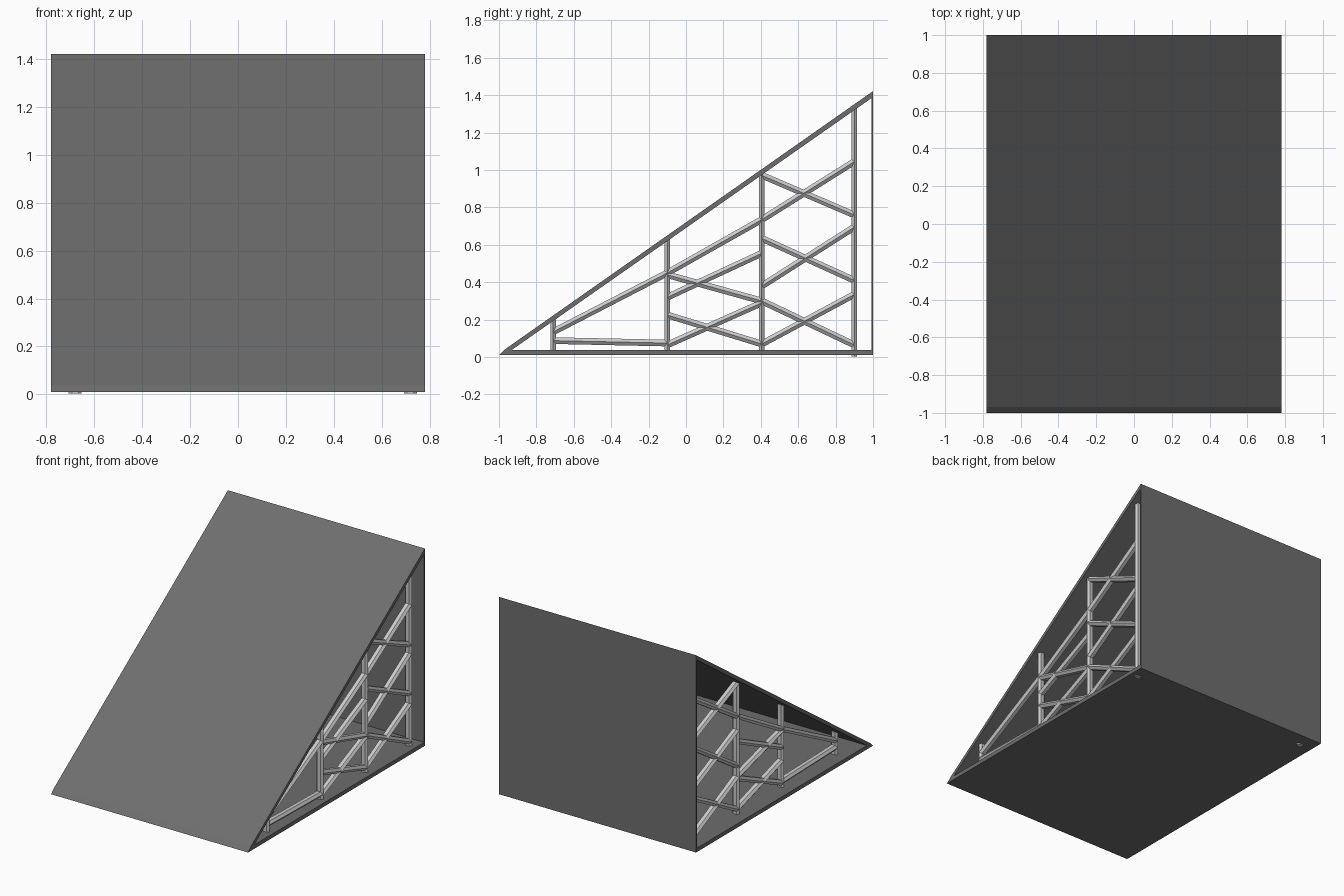
import bpy, bmesh, math
from mathutils import Vector

if "Cube" in bpy.data.objects:
    bpy.data.objects.remove(bpy.data.objects["Cube"])

HALF_W = 0.78
DARK = bpy.data.materials.new("dark_panel")
DARK.diffuse_color = (0.155, 0.155, 0.155, 1)
DARK.use_nodes = True
DARK.node_tree.nodes["Principled BSDF"].inputs["Base Color"].default_value = DARK.diffuse_color


def make_object(name, bm):
    bmesh.ops.recalc_face_normals(bm, faces=bm.faces)
    me = bpy.data.meshes.new(name)
    bm.to_mesh(me)
    bm.free()
    ob = bpy.data.objects.new(name, me)
    bpy.context.collection.objects.link(ob)
    return ob


def panel(name, profile):
    """Extrude a (y, z) profile across the full width."""
    bm = bmesh.new()
    f = bm.faces.new([bm.verts.new((-HALF_W, y, z)) for y, z in profile])
    ext = bmesh.ops.extrude_face_region(bm, geom=[f])["geom"]
    bmesh.ops.translate(bm, vec=(2 * HALF_W, 0, 0),
                        verts=[v for v in ext if isinstance(v, bmesh.types.BMVert)])
    make_object(name, bm).data.materials.append(DARK)


def add_bar(bm, x, a, b, rx=0.027, rn=0.0205, sides=6):
    """Faceted bar lying in a plane of constant x, between (y, z) points."""
    p, q = Vector((x, *a)), Vector((x, *b))
    side = Vector((1, 0, 0))
    normal = (q - p).normalized().cross(side)
    rings = []
    for c in (p, q):
        ring = []
        for i in range(sides):
            t = 2 * math.pi * i / sides
            ring.append(bm.verts.new(c + side * rx * math.cos(t) + normal * rn * math.sin(t)))
        rings.append(ring)
        bm.faces.new(ring)
    for i in range(sides):
        j = (i + 1) % sides
        bm.faces.new((rings[0][i], rings[0][j], rings[1][j], rings[1][i]))


# Wedge shell
panel("ramp_panel", [(-1, .01), (-.97, .04), (1, 1.422), (1, 1.39), (-.94, .032), (-.94, .01)])
panel("base_panel", [(-.945, .01), (1, .01), (1, .038), (-.945, .038)])
panel("back_panel", [(.991, .03), (1, .03), (1, 1.415), (.991, 1.405)])

# Scaffold frames: posts (y, bottom, top) and braces (z start, z end) per bay
Y = (-.71, -.10, .405, .90)
POSTS = ((.03, .20), (.03, .628), (.03, .98), (.003, 1.332))
BAYS = (
    ((.088, .075), (.135, .45)),
    ((.45, .735), (.32, .555), (.44, .30), (.225, .07), (.065, .29)),
    ((.735, 1.045), (.972, .76), (.38, .695), (.635, .41), (.07, .335), (.30, .065)),
)
for side, x in (("left", -.68), ("right", .72)):
    bm = bmesh.new()
    for y, (z0, z1) in zip(Y, POSTS):
        add_bar(bm, x, (y, z0), (y, z1), rn=0.0175)
    make_object(side + "_posts", bm)
    bm = bmesh.new()
    for i, bay in enumerate(BAYS):
        for z0, z1 in bay:
            add_bar(bm, x, (Y[i], z0), (Y[i + 1], z1))
    make_object(side + "_braces", bm)
